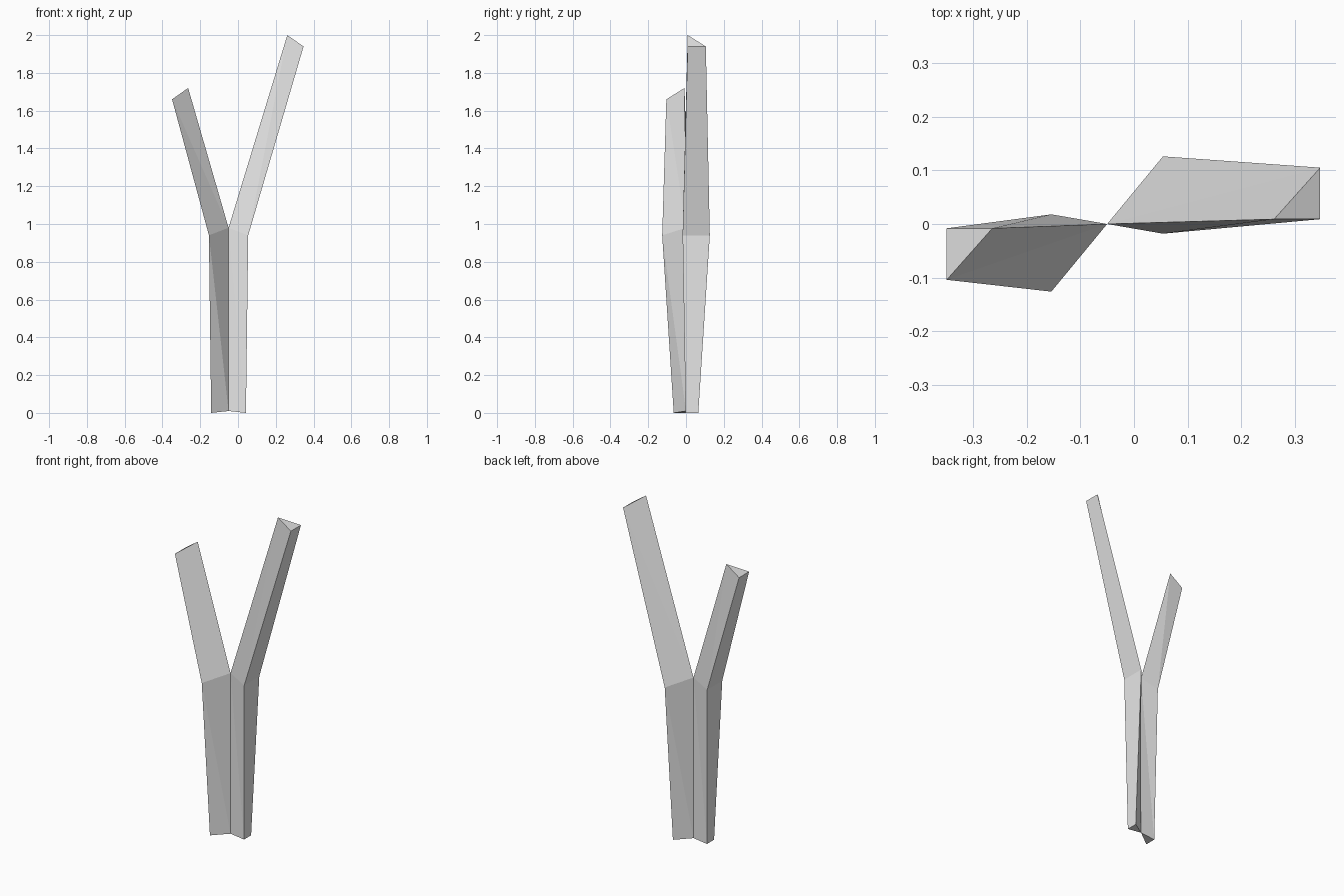
import bpy, bmesh

if "Cube" in bpy.data.objects:
    bpy.data.objects.remove(bpy.data.objects["Cube"])

grey = bpy.data.materials.new("plain_grey")
grey.diffuse_color = (0.8, 0.8, 0.8, 1)
grey.use_nodes = True
grey.node_tree.nodes["Principled BSDF"].inputs["Base Color"].default_value = grey.diffuse_color

AXIS_X = -0.05  # vertical seam shared by both halves


def branch(name, s, tip):
    """Three-sided bent prism; s = 1 right half, -1 left half turned 180 degrees."""
    # each ring: inner seam, wide outer corner, narrow outer corner
    rings = [
        [(0, 0, 0.01), (0.092, 0.065, 0), (0.092, -0.002, 0)],
        [(0, 0, 0.98), (0.104, 0.126, 0.94), (0.104, -0.018, 0.94)],
        tip,
    ]
    bm = bmesh.new()
    vs = [[bm.verts.new((AXIS_X + s * x, s * y, z)) for x, y, z in r] for r in rings]
    for lo, hi in zip(vs, vs[1:]):
        for i in range(3):
            j = (i + 1) % 3
            bm.faces.new((lo[i], lo[j], hi[j]))
            bm.faces.new((lo[i], hi[j], hi[i]))
    bm.faces.new(vs[0])
    bm.faces.new(vs[-1])
    bmesh.ops.recalc_face_normals(bm, faces=bm.faces)
    me = bpy.data.meshes.new(name)
    bm.to_mesh(me)
    bm.free()
    me.materials.append(grey)
    ob = bpy.data.objects.new(name, me)
    bpy.context.collection.objects.link(ob)


# long right branch and short left branch
branch("long_branch", 1, [(0.311, 0.009, 2.0), (0.397, 0.105, 1.94), (0.397, 0.009, 1.94)])
branch("short_branch", -1, [(0.214, 0.008, 1.72), (0.299, 0.104, 1.66), (0.299, 0.008, 1.66)])
